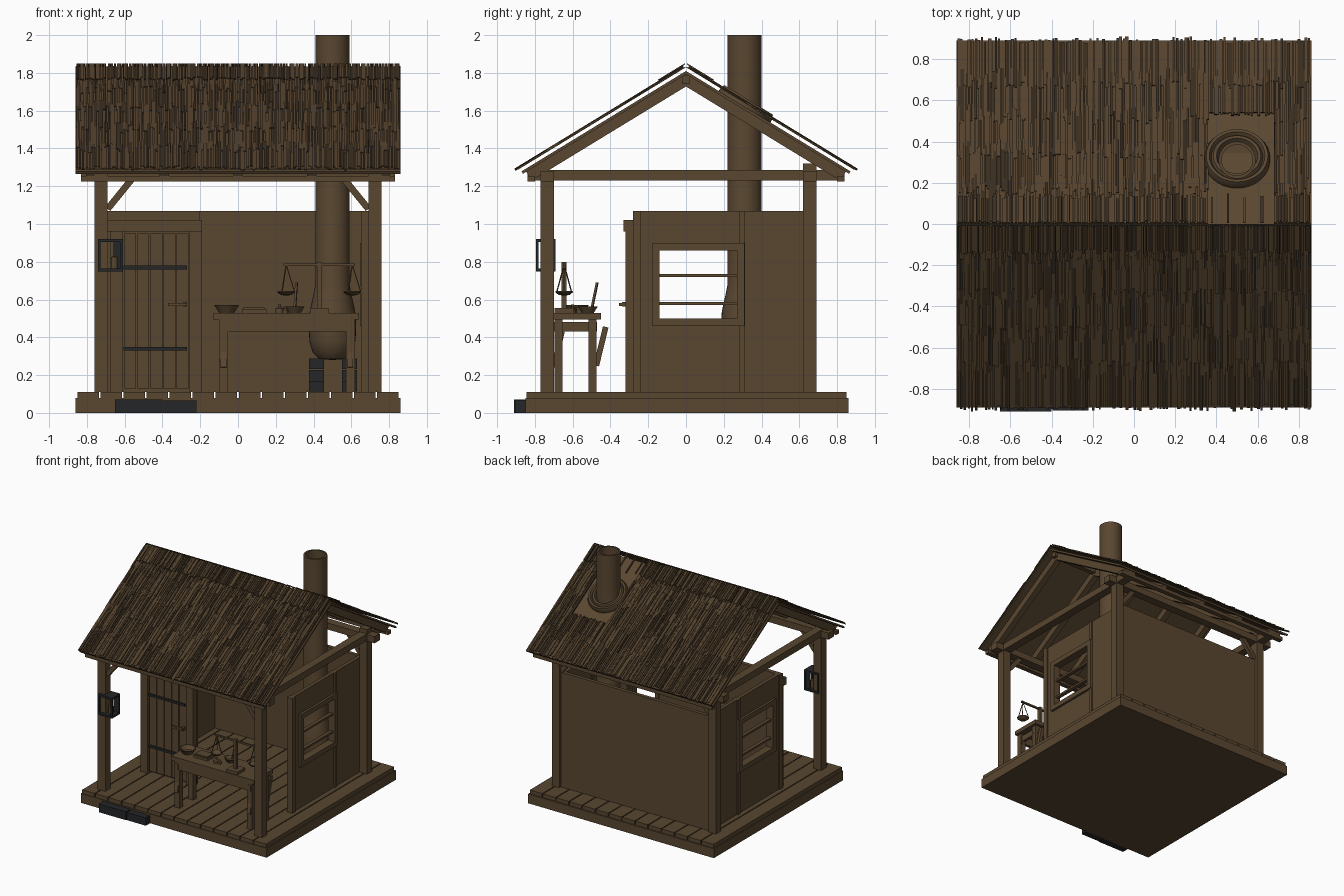
import bpy, bmesh, math, random
from mathutils import Matrix, Vector

random.seed(4)
cube = bpy.data.objects.get("Cube")
if cube:
    bpy.data.objects.remove(cube, do_unlink=True)


def material(name, colour):
    mat = bpy.data.materials.new(name)
    mat.use_nodes = True
    mat.diffuse_color = (*colour, 1)
    mat.node_tree.nodes["Principled BSDF"].inputs["Base Color"].default_value = (*colour, 1)
    return mat


wood = material("brown wood", (.1, .062, .03))
straw = material("brown thatch", (.085, .052, .025))
dark_straw = material("dark thatch", (.04, .026, .014))
iron = material("black iron", (.018, .019, .021))


def finish(name, bm, mats, smooth=False):
    bmesh.ops.recalc_face_normals(bm, faces=bm.faces)
    mesh = bpy.data.meshes.new(name)
    bm.to_mesh(mesh)
    bm.free()
    for mat in mats:
        mesh.materials.append(mat)
    if smooth:
        mesh.polygons.foreach_set("use_smooth", [True] * len(mesh.polygons))
        mesh.set_sharp_from_angle(angle=math.radians(40))
    obj = bpy.data.objects.new(name, mesh)
    bpy.context.collection.objects.link(obj)
    return obj


def add_box(bm, xs, ys, zs, matrix=Matrix(), slot=0):
    centre = [sum(r) / 2 for r in (xs, ys, zs)]
    size = [abs(r[1] - r[0]) for r in (xs, ys, zs)]
    place = matrix @ Matrix.Translation(centre) @ Matrix.Diagonal((*size, 1))
    verts = bmesh.ops.create_cube(bm, size=1, matrix=place)["verts"]
    for face in {f for v in verts for f in v.link_faces}:
        face.material_index = slot


def box(name, xs, ys, zs, mat=wood, matrix=Matrix()):
    bm = bmesh.new()
    add_box(bm, xs, ys, zs, matrix)
    return finish(name, bm, [mat])


def around(middle, half):
    return (middle - half, middle + half)


def bar(name, start, end, width, mat=wood):
    """Square bar between two points."""
    start, end = Vector(start), Vector(end)
    line = end - start
    turn = line.to_track_quat('Z', 'Y').to_matrix().to_4x4()
    half = (-width / 2, width / 2)
    return box(name, half, half, (0, line.length), mat, Matrix.Translation(start) @ turn)


def lathe(name, profile, matrix, mat=wood, sides=32):
    bm = bmesh.new()
    verts = [bm.verts.new((r, 0, z)) for r, z in profile]
    edges = [bm.edges.new(pair) for pair in zip(verts, verts[1:])]
    bmesh.ops.spin(bm, geom=verts + edges, cent=(0, 0, 0), axis=(0, 0, 1),
                   angle=math.tau, steps=sides, use_duplicate=False)
    bmesh.ops.remove_doubles(bm, verts=bm.verts, dist=.0005)
    bm.transform(matrix)
    return finish(name, bm, [mat], smooth=True)


def at(x, y, z):
    return Matrix.Translation((x, y, z))


# Base slab, floor planks and entry step
box("base_slab", (-.86, .86), (-.85, .86), (0, .078))
planks = 14
pitch = 1.71 / planks
for i in range(planks):
    middle = -.855 + pitch * (i + .5)
    box("floor_plank", around(middle, pitch / 2 - .004), (-.845, .85), (.078, .11))
box("step_stone_left", (-.65, -.4), (-.91, -.85), (0, .07), iron)
box("step_stone_right", (-.395, -.22), (-.905, -.85), (0, .065), iron)

# Posts, braces, side walls with windows, tie beams
for side in (-1, 1):
    outer = (side * .69, side * .76)
    wall = (side * .66, side * .69)
    trim = (side * .65, side * .7)
    box("front_post", outer, (-.77, -.7), (.11, 1.28))
    box("back_post", outer, (.62, .69), (.11, 1.32))
    box("tie_beam", outer, (-.84, .84), (1.23, 1.285))
    for y in (-.735, .655):
        bar("knee_brace", (side * .69, y, 1.08), (side * .56, y, 1.24), .035)
    box("wall_front_part", wall, (-.28, -.14), (.11, 1.07))
    box("wall_back_part", wall, (.27, .64), (.11, 1.07))
    box("wall_below_window", wall, (-.14, .27), (.11, .5))
    box("wall_above_window", wall, (-.14, .27), (.86, 1.07))
    box("wall_corner_trim", trim, (-.28, -.238), (.11, 1.07))
    box("wall_middle_trim", trim, (.28, .312), (.11, 1.07))
    frame = (side * .645, side * .71)
    for z in (.48, .88):
        box("window_rail", frame, (-.18, .31), around(z, .02))
    for y in (-.16, .29):
        box("window_stile", frame, around(y, .02), (.5, .86))
    for z in (.578, .728):
        box("window_bar", wall, (-.14, .27), around(z, .008))
box("back_wall", (-.69, .69), (.64, .67), (.11, 1.07))
for y in (-.735, .655):
    box("wall_plate", (-.83, .83), around(y, .035), (1.225, 1.28))
for y in (-.82, .82):
    box("eave_beam", (-.83, .83), around(y, .02), (1.225, 1.255))

# Door in its panel, with frame, straps and handle
box("door_panel_wall", (-.68, -.2), (-.28, -.245), (.11, 1.07))
for x in (-.645, -.225):
    box("door_jamb", around(x, .033), (-.32, -.27), (.11, .96))
box("door_lintel", (-.7, -.19), (-.33, -.27), (.96, 1.02))
boards = 5
board = .345 / boards
for i in range(boards):
    box("door_board", around(-.605 + board * (i + .5), board / 2 - .003),
        (-.31, -.28), (.13, .95))
for z in (.34, .77):
    box("door_strap", (-.605, -.27), (-.32, -.305), around(z, .01), iron)
box("door_handle", (-.37, -.27), (-.355, -.335), around(.575, .008))
box("handle_mount", (-.29, -.27), (-.34, -.305), around(.575, .012))

# Roof slopes: local y runs down the slope, local z is the outward normal
pitch_angle = math.atan(.61)
back_slope = at(0, 0, 1.81) @ Matrix.Rotation(-pitch_angle, 4, 'X')
slopes = {"back": back_slope, "front": Matrix.Rotation(math.pi, 4, 'Z') @ back_slope}
hole = (.36, .68)
hole_end = .62
for label, slope in slopes.items():
    box(label + "_roof_boards", (-.86, .86), (0, 1.02), (-.015, 0), wood, slope)
    for x in (-.78, -.39, 0, .39, .78):
        box(label + "_rafter", around(x, .025), (0, 1.0), (-.07, -.014), wood, slope)
    bm = bmesh.new()
    sheet = (.017, .021)
    if label == "back":
        add_box(bm, (-.86, hole[0]), (-.01, 1.03), sheet, slope)
        add_box(bm, (hole[1], .86), (-.01, 1.03), sheet, slope)
        add_box(bm, hole, (hole_end, 1.03), sheet, slope)
    else:
        add_box(bm, (-.86, .86), (-.01, 1.03), sheet, slope)
    # Overlapping rows of straw, then a short ridge layer
    columns = 105
    for row in range(6):
        ridge = row == 5
        for i in range(columns):
            x = -.85 + 1.7 * i / (columns - 1) + random.uniform(-.004, .004)
            x = max(-.852, min(.852, x))
            top = -.015 if ridge else row * .2 - random.uniform(0, .05) * (row > 0)
            if label == "back" and hole[0] < x < hole[1]:
                if ridge and i % 5:
                    continue
                if not ridge and row < 3:
                    continue
                top = max(top, -.015 if ridge else hole_end - random.uniform(0, .02))
            end = random.uniform(.12, .15) if ridge else row * .2 + random.uniform(.2, .27)
            if row == 4:
                end = random.uniform(1.01, 1.048)
            low = .032 if ridge else random.uniform(.019, .026)
            add_box(bm, around(x, random.uniform(.004, .008)), (top, end),
                    (low, low + .006), slope, int(random.random() < .4))
    finish(label + "_thatch", bm, [straw, dark_straw])
bar("ridge_pole", (-.83, 0, 1.765), (.83, 0, 1.765), .04)

# Stove, chimney pipe and roof collar
lathe("stove_and_chimney", [(0, .28), (.07, .285), (.105, .32), (.122, .38), (.126, .46),
      (.12, .54), (.1, .63), (.09, .68), (.09, 2), (.075, 2), (.075, 1.6), (0, 1.6)],
      at(.5, .31, 0))
lathe("chimney_collar", [(.085, 0), (.1, .04), (.115, .04), (.125, .025), (.135, .042),
      (.15, .042), (.16, .02), (.16, 0)],
      back_slope @ at(.5, .31 / math.cos(pitch_angle), 0))
for x in (.415, .59):
    for y in (.25, .37):
        for layer in range(3):
            box("stove_brick", around(x, .04), around(y, .05),
                around(.14 + layer * .06, .028), iron)

# Work table
box("table_top", (-.13, .64), (-.7, -.45), (.495, .53))
for y in (-.685, -.485):
    box("table_apron", (-.1, .62), around(y, .012), (.43, .495))
for x in (-.077, .595):
    box("table_end_rail", around(x, .012), (-.7, -.47), (.43, .48))
    for y in (-.675, -.495):
        box("table_leg", around(x, .024), around(y, .022), (.11, .495))
    bar("table_brace", (x, -.7, .24), (x, -.655, .44), .03)
    bar("table_brace", (x, -.475, .25), (x, -.425, .455), .03)

# Balance scale
hub, depth = .43, -.645
box("scale_base", around(hub, .05), around(depth, .05), (.53, .555))
bar("scale_column", (hub, depth, .55), (hub, depth, .8), .026)
bar("scale_beam", (hub - .19, depth, .785), (hub + .19, depth, .785), .014)
pan = [(0, -.02), (.03, -.015), (.048, 0), (.045, .004), (.028, -.01), (0, -.014)]
for x in (hub - .175, hub + .175):
    lathe("scale_pan", pan, at(x, depth, .64), sides=16)
    for i in range(3):
        turn = math.tau * i / 3
        rim = (x + .045 * math.cos(turn), depth + .045 * math.sin(turn), .64)
        bar("scale_cord", rim, (x, depth, .785), .005)

# Bowl, mortar with pestle, books and weights on the table
bowl = [(0, 0), (.04, 0), (.065, .04), (.058, .04), (.036, .01), (0, .01)]
lathe("bowl", bowl, at(-.06, -.58, .53), sides=20)
lathe("mortar", bowl, at(.3, -.52, .53) @ Matrix.Scale(.8, 4), sides=20)
bar("pestle", (.3, -.5, .545), (.31, -.47, .69), .012)
box("book", (.02, .15), (-.62, -.52), (.53, .55))
box("open_page", (.03, .14), (-.61, -.53), (.55, .558))
for x, size in ((.22, .022), (.25, .016)):
    lathe("scale_weight", [(0, 0), (size, 0), (size, size), (.008, size * 1.4),
          (.008, size * 2), (0, size * 2)], at(x, -.6, .53), sides=12)

# Lantern on the front post
for z in (.757, .912):
    box("lantern_plate", (-.74, -.61), (-.795, -.69), around(z, .008), iron)
for x in (-.735, -.617):
    for y in (-.788, -.697):
        box("lantern_bar", around(x, .007), around(y, .007), (.757, .912), iron)
box("lantern_back", (-.66, -.612), (-.705, -.697), (.757, .912), iron)
lathe("lantern_candle", [(0, 0), (.018, 0), (.018, .06), (0, .065)],
      at(-.655, -.745, .765), sides=12)
